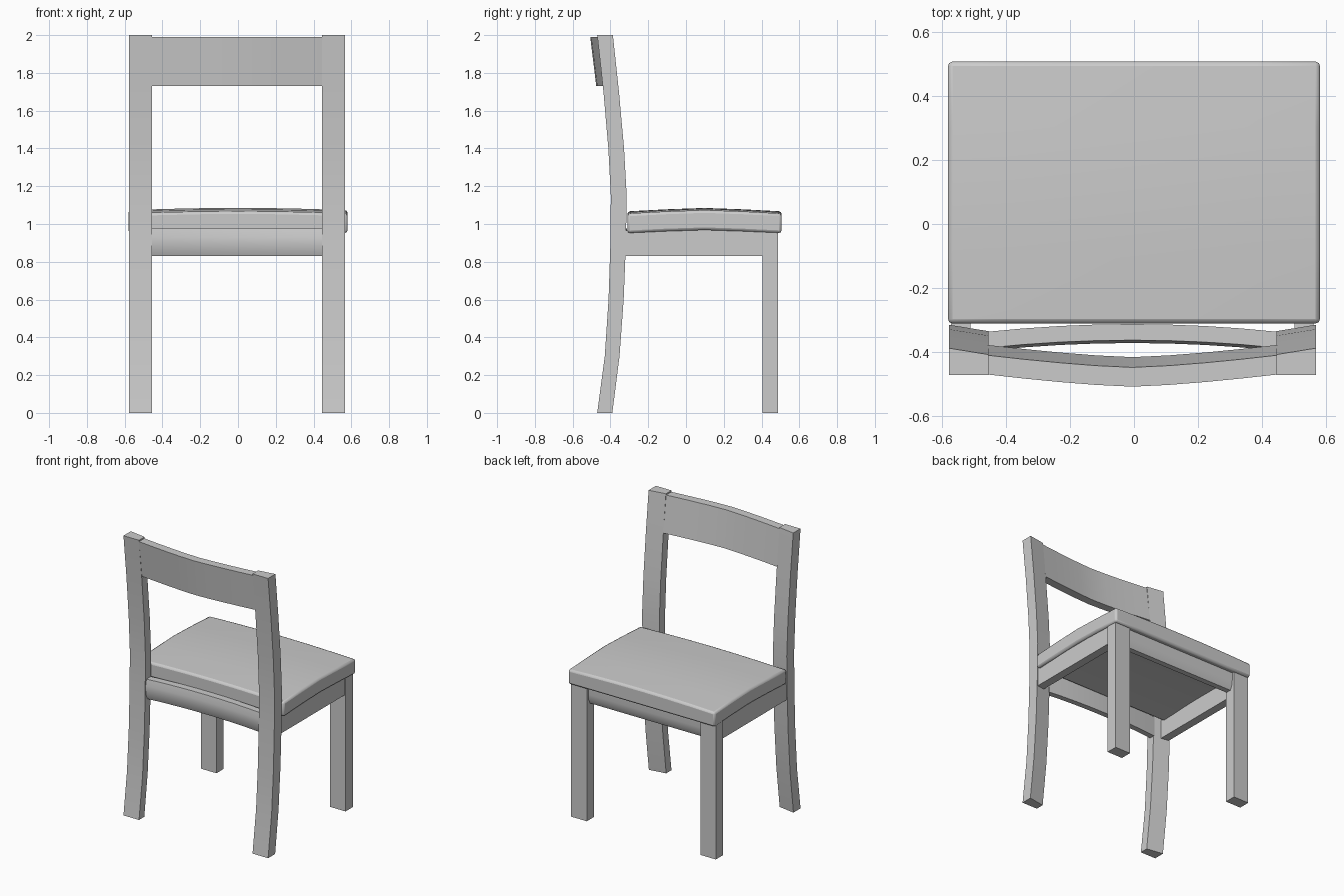
import bpy, bmesh, math

if "Cube" in bpy.data.objects:
    bpy.data.objects.remove(bpy.data.objects["Cube"])

CX = -0.005  # frame centre line


def finish(name, bm, smooth=True, bevel=0.0):
    bmesh.ops.recalc_face_normals(bm, faces=bm.faces)
    me = bpy.data.meshes.new(name)
    bm.to_mesh(me)
    bm.free()
    ob = bpy.data.objects.new(name, me)
    bpy.context.collection.objects.link(ob)
    bpy.ops.object.select_all(action='DESELECT')
    ob.select_set(True)
    bpy.context.view_layer.objects.active = ob
    if smooth:
        bpy.ops.object.shade_smooth_by_angle(angle=math.radians(30))
    if bevel:
        m = ob.modifiers.new("edge", 'BEVEL')
        m.width, m.segments, m.angle_limit = bevel, 2, math.radians(40)
    return ob


def loft(name, rings, mirror=False, bevel=0.0):
    """Skin closed rings in order and cap both ends."""
    bm = bmesh.new()
    loops = [[bm.verts.new(p) for p in r] for r in rings]
    n = len(loops[0])
    for a, b in zip(loops, loops[1:]):
        for i in range(n):
            j = (i + 1) % n
            bm.faces.new((a[i], a[j], b[j], b[i]))
    bm.faces.new(loops[0])
    bm.faces.new(loops[-1])
    ob = finish(name, bm, bevel=bevel)
    ob.location.x = CX
    if mirror:
        ob.modifiers.new("mirror", 'MIRROR')
    return ob


def box(name, x0, x1, y0, y1, z0, z1, **kw):
    return loft(name, [[(x0, y0, z), (x1, y0, z), (x1, y1, z), (x0, y1, z)]
                       for z in (z0, z1)], **kw)


# curved back legs: (z, back y, front y), front face turned slightly inward
X0, X1 = 0.449, 0.572
leg = [(0, -0.47, -0.39), (0.3, -0.43, -0.352), (0.6, -0.41, -0.33),
       (0.9, -0.40, -0.318), (1.15, -0.398, -0.314), (1.4, -0.411, -0.328),
       (1.7, -0.437, -0.355), (2.0, -0.47, -0.387)]
loft("back_legs", [[(X0, b, z), (X1, b, z), (X1, f, z), (X0, f - 0.02, z)]
                   for z, b, f in leg], mirror=True)

# straight front legs
box("front_legs", X0, X1, 0.405, 0.487, 0, 0.965, mirror=True)

# bowed, tilted top rail of the back
XS = [-0.452, -0.34, -0.226, -0.113, 0, 0.113, 0.226, 0.34, 0.452]
rings = []
for x in XS:
    d = -0.038 * (1 - abs(x / 0.452) ** 1.4)
    rings.append([(x, -0.437 + d, 1.73), (x, -0.377 + d, 1.73),
                  (x, -0.409 + d, 1.99), (x, -0.469 + d, 1.99)])
loft("backrest", rings)

# back apron, bowed forward with a rounded outer face
rings = []
for x in XS:
    d = -0.024 * (x / 0.452) ** 2
    rings.append([(x, y + d, z) for y, z in
                  [(-0.312, 0.975), (-0.312, 0.83), (-0.352, 0.83), (-0.365, 0.86),
                   (-0.371, 0.9), (-0.371, 0.93), (-0.362, 0.975)]])
loft("back_apron", rings)

# front apron, rounded outer face
loft("front_apron", [[(x, y, z) for y, z in
                      [(0.41, 0.965), (0.41, 0.83), (0.45, 0.83), (0.465, 0.86),
                       (0.47, 0.9), (0.47, 0.965)]] for x in (-0.452, 0.452)])

# side aprons
box("side_aprons", 0.505, 0.565, -0.34, 0.41, 0.83, 0.965, mirror=True)

# domed seat slab
bm = bmesh.new()
bmesh.ops.create_grid(bm, x_segments=6, y_segments=4, size=0.5)
for v in bm.verts:
    u, w = v.co.x * 2, v.co.y * 2
    v.co = (u * 0.58, 0.098 + w * 0.408, 1.085 - 0.012 * u * u - 0.018 * abs(w) ** 1.3)
top = list(bm.faces)
ext = bmesh.ops.extrude_face_region(bm, geom=top)
for v in ext["geom"]:
    if isinstance(v, bmesh.types.BMVert):
        u, w = v.co.x / 0.58, (v.co.y - 0.098) / 0.408
        v.co.z = 0.968 - 0.016 * abs(w) ** 1.3
finish("seat", bm, bevel=0.014)
